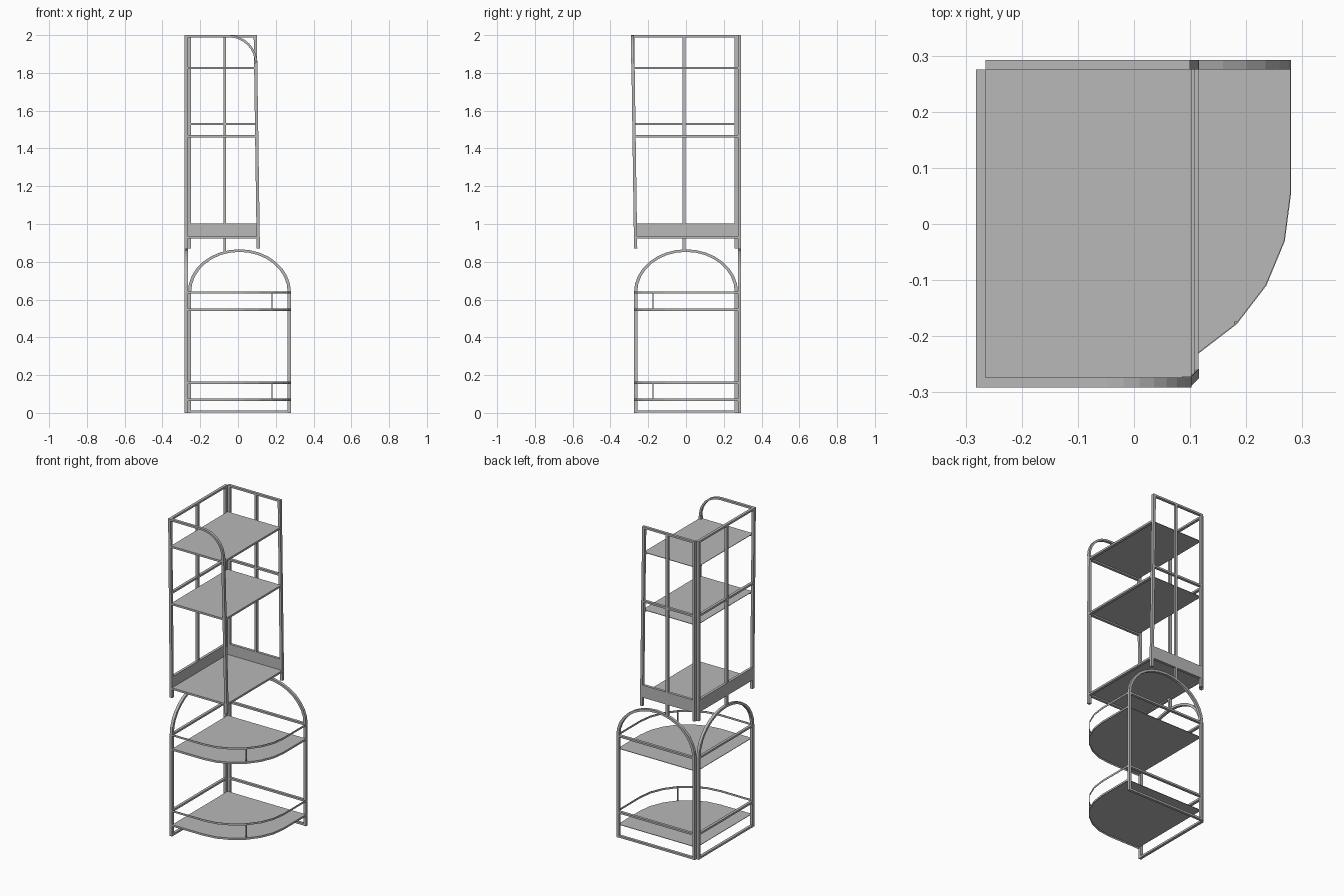
import bpy
import bmesh
import math

if "Cube" in bpy.data.objects:
    bpy.data.objects.remove(bpy.data.objects["Cube"], do_unlink=True)

metal = bpy.data.materials.new("grey metal")
metal.use_nodes = True
GREY = (0.48, 0.48, 0.48, 1)
metal.diffuse_color = GREY
metal.node_tree.nodes["Principled BSDF"].inputs["Base Color"].default_value = GREY

W = 0.017      # bar width
H = 0.012      # rail height
LEFT, BACK = -0.282, 0.292      # outer planes of the two frames
IN_X, IN_Y = LEFT + W, BACK - W # inner planes of the two frames


def finish(name, bm):
    bmesh.ops.recalc_face_normals(bm, faces=bm.faces)
    mesh = bpy.data.meshes.new(name)
    bm.to_mesh(mesh)
    bm.free()
    mesh.materials.append(metal)
    obj = bpy.data.objects.new(name, mesh)
    bpy.context.collection.objects.link(obj)
    return obj


def box(name, x, y, z, lean=(0, 0)):
    """Box from ranges; lean shifts the top sideways."""
    bm = bmesh.new()
    bmesh.ops.create_cube(bm, size=1)
    for v in bm.verts:
        top = v.co.z > 0
        v.co = (x[v.co.x > 0] + lean[0] * top,
                y[v.co.y > 0] + lean[1] * top, z[top])
    return finish(name, bm)


def ribbon(name, outer, inner, depth, place):
    """Solid strip between two planar paths, placed in space by a function."""
    bm = bmesh.new()
    rings = []
    for o, i in zip(outer, inner):
        rings.append([bm.verts.new(place(*p, d)) for p, d in
                      ((o, depth[0]), (o, depth[1]), (i, depth[1]), (i, depth[0]))])
    for a, b in zip(rings, rings[1:]):
        for k in range(4):
            bm.faces.new((a[k], a[k - 1], b[k - 1], b[k]))
    bm.faces.new(rings[0])
    bm.faces.new(rings[-1])
    return finish(name, bm)


def arc(cx, cy, rx, ry, a0, a1, n):
    angles = [math.radians(a0 + (a1 - a0) * k / n) for k in range(n + 1)]
    return [(cx + rx * math.cos(a), cy + ry * math.sin(a)) for a in angles]


def on_back(u, z, d):
    return (u, d, z)


def on_left(u, z, d):
    return (d, u, z)


def flat(x, y, z):
    return (x, y, z)


def back_bar(name, x, z):
    box(name, x, (IN_Y, BACK), z)


def left_bar(name, y, z):
    box(name, (LEFT, IN_X), y, z)


# Lower frames: posts, rails and arches
LOW_X, LOW_Y = 0.28, -0.275
for label, zc in (("bottom", 0.007), ("lower", 0.158), ("upper", 0.637)):
    z = (zc - H / 2, zc + H / 2)
    back_bar(f"{label}_back_rail", (IN_X, LOW_X), z)
    left_bar(f"{label}_left_rail", (LOW_Y, IN_Y), z)
post_z = (0, 0.64)
back_bar("lower_back_corner_post", (IN_X, IN_X + W), post_z)
back_bar("lower_right_post", (LOW_X - W, LOW_X), post_z)
left_bar("lower_left_corner_post", (IN_Y - W, IN_Y), post_z)
left_bar("lower_front_post", (LOW_Y, LOW_Y + W), post_z)


def arch(name, lo, hi, depth, place):
    c, r = (lo + hi) / 2, (hi - lo) / 2
    ribbon(name, arc(c, 0.64, r, 0.226, 0, 180, 16),
           arc(c, 0.64, r - W, 0.226 - W * 0.8, 0, 180, 16), depth, place)


arch("back_arch", IN_X, LOW_X, (IN_Y, BACK), on_back)
arch("left_arch", LOW_Y, IN_Y, (LEFT, IN_X), on_left)

# Rounded lower shelves with curved lip, guard rail and short middle post
RADIUS, CX, CY = 0.33, -0.05, 0.055


def front_curve(inset):
    r = RADIUS - inset
    return ([(CX + r, IN_Y)] + arc(CX, CY, r, r, 0, -90, 6) + [(IN_X, CY - r)])


for label, z in (("lower", 0.075), ("middle", 0.552)):
    bm = bmesh.new()
    verts = [bm.verts.new((x, y, z)) for x, y in front_curve(0) + [(IN_X, IN_Y)]]
    face = bm.faces.new(verts)
    ext = bmesh.ops.extrude_face_region(bm, geom=[face])
    for v in ext["geom"]:
        if isinstance(v, bmesh.types.BMVert):
            v.co.z -= 0.003
    finish(f"{label}_rounded_shelf", bm)
    for part, zc in (("lip", z - H / 2), ("guard_rail", z + 0.085)):
        ribbon(f"{label}_curved_{part}", front_curve(0), front_curve(0.002),
               (zc - H / 2, zc + H / 2), flat)
    s = RADIUS * math.sqrt(0.5)
    px, py = CX + s, CY - s
    box(f"{label}_guard_post", (px - 0.005, px), (py, py + 0.005), (z, z + 0.085))

# Upper frames: leaning outer posts, corner posts, middle posts
LOW, TOP = 0.87, 2.0
SIDE, FRONT = 0.116, -0.275     # outer faces at the foot of the upper part
LEAN_X, LEAN_Y = -0.016, -0.016


def side_at(z):
    return SIDE + LEAN_X * (z - LOW) / (TOP - LOW)


def front_at(z):
    return FRONT + LEAN_Y * (z - LOW) / (TOP - LOW)


back_bar("upper_back_corner_post", (IN_X, IN_X + W), (LOW, TOP))
left_bar("upper_left_corner_post", (IN_Y - W, IN_Y), (LOW, TOP))
back_bar("back_middle_post", (-0.078, -0.063), (0.855, TOP))
left_bar("left_middle_post", (-0.018, -0.002), (0.855, TOP))
box("upper_right_back_post", (SIDE - W, SIDE), (IN_Y, BACK), (LOW, TOP), (LEAN_X, 0))
box("upper_left_front_post", (LEFT, IN_X), (FRONT, FRONT + W), (LOW, TOP), (0, LEAN_Y))
ARC_Z, ARC_R = 1.85, 0.15
part = (ARC_Z - LOW) / (TOP - LOW)
box("upper_right_front_post", (SIDE - W, SIDE), (FRONT, FRONT + W), (LOW, ARC_Z),
    (LEAN_X * part, LEAN_Y * part))

# Upper rails on the back and left frames
for label, zc in (("top", TOP - H / 2), ("shelf_guard", 1.53)):
    z = (zc - H / 2, zc + H / 2)
    back_bar(f"{label}_back_rail", (IN_X, side_at(zc)), z)
    left_bar(f"{label}_left_rail", (front_at(zc), IN_Y), z)

# Rounded front top rail
right = side_at(ARC_Z)
cx = right - ARC_R
outer = arc(cx, ARC_Z, ARC_R, ARC_R, 0, 90, 8) + [(IN_X, TOP)]
inner = arc(cx, ARC_Z, ARC_R - H, ARC_R - H, 0, 90, 8) + [(IN_X, TOP - H)]
ribbon("front_top_rail", outer, inner, (front_at(TOP), front_at(TOP) + W), on_back)

# Upper shelves with edge bars at the front and right
for label, z in (("first", 0.935), ("second", 1.47), ("third", 1.832)):
    sx, fy = side_at(z), front_at(z)
    box(f"{label}_upper_shelf", (IN_X, sx - W), (fy + W, IN_Y), (z - 0.003, z))
    box(f"{label}_front_edge", (IN_X, sx), (fy, fy + W), (z - H, z))
    box(f"{label}_right_edge", (sx - W, sx), (fy + W, IN_Y), (z - H, z))

# Solid back panels above the first upper shelf
panel_z = (0.925, 1.003)
back_bar("back_panel", (IN_X, side_at(0.95)), panel_z)
left_bar("left_panel", (FRONT, IN_Y), panel_z)
